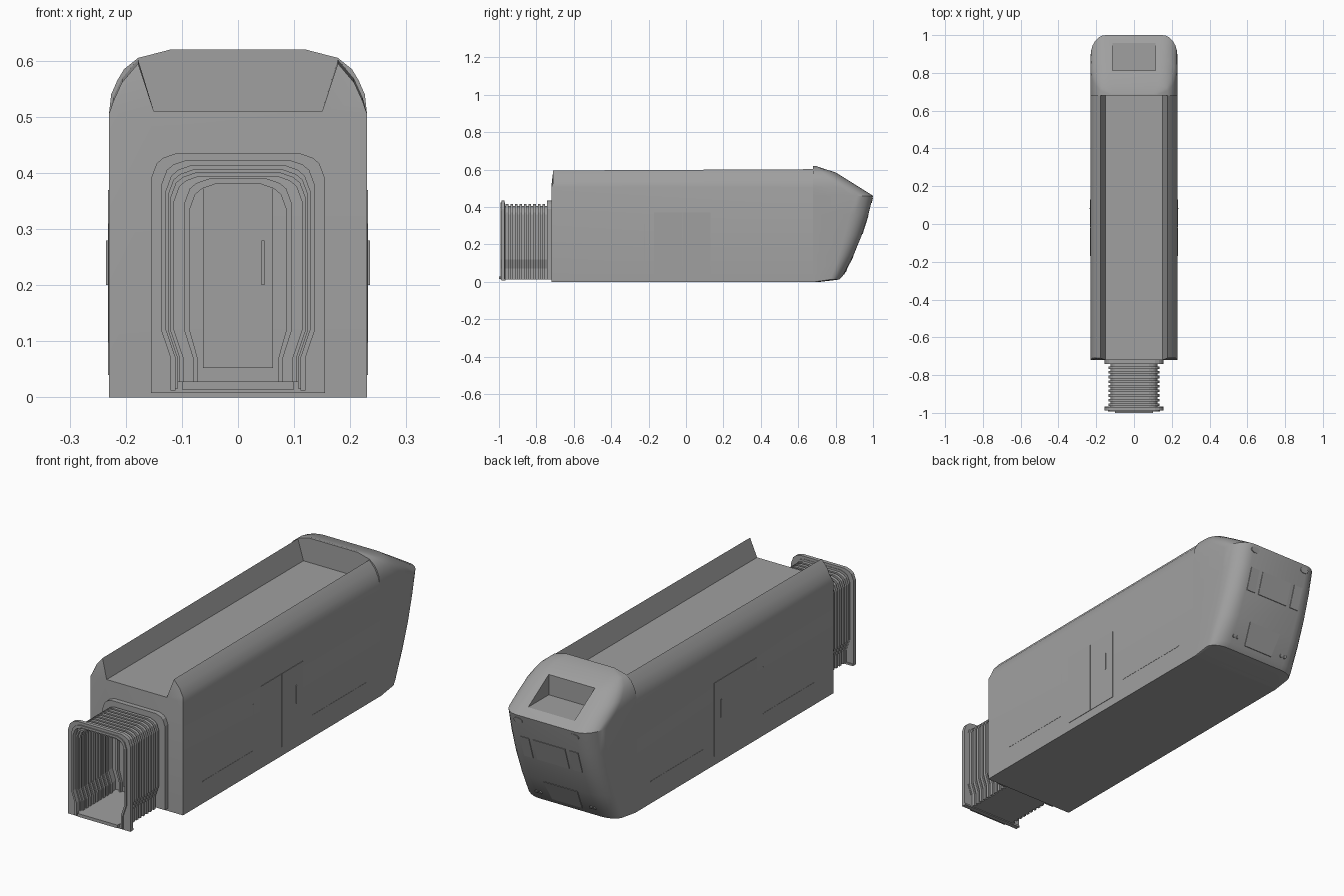
import bpy, bmesh, math
from mathutils import Vector

cube = bpy.data.objects.get("Cube")
if cube:
    bpy.data.objects.remove(cube, do_unlink=True)

GREY = bpy.data.materials.new("plain_grey")
GREY.use_nodes = True
GREY.diffuse_color = (0.35, 0.35, 0.35, 1)
GREY.node_tree.nodes["Principled BSDF"].inputs["Base Color"].default_value = (0.35, 0.35, 0.35, 1)


def make(name, verts, faces, smooth=None):
    mesh = bpy.data.meshes.new(name)
    bm = bmesh.new()
    vs = [bm.verts.new(v) for v in verts]
    for f in faces:
        bm.faces.new([vs[i] for i in f])
    bmesh.ops.recalc_face_normals(bm, faces=bm.faces)
    bm.to_mesh(mesh)
    bm.free()
    mesh.materials.append(GREY)
    ob = bpy.data.objects.new(name, mesh)
    bpy.context.collection.objects.link(ob)
    if smooth:
        bpy.ops.object.select_all(action='DESELECT')
        ob.select_set(True)
        bpy.context.view_layer.objects.active = ob
        bpy.ops.object.shade_smooth_by_angle(angle=math.radians(smooth))
    return ob


def box(name, x0, x1, y0, y1, z0, z1):
    verts = [(x, y, z) for x in (x0, x1) for y in (y0, y1) for z in (z0, z1)]
    faces = [(0, 1, 3, 2), (4, 6, 7, 5), (0, 4, 5, 1), (2, 3, 7, 6), (0, 2, 6, 4), (1, 5, 7, 3)]
    return make(name, verts, faces)


def mirror_points(half):
    return half + [(-x, z) for x, z in reversed(half)]


# Carriage shell with an open roof trough
shell = mirror_points([(.23, 0), (.23, .505), (.222, .535), (.207, .568), (.178, .602), (.15, .51)])
n = len(shell)
verts = []
for y, lift in ((-.72, -.007), (.68, 0)):
    for x, z in shell:
        high = z > .52
        verts.append((x, y + (.01 if high and y < 0 else 0), z + (lift if high else 0)))
faces = [(i, (i + 1) % n, n + (i + 1) % n, n + i) for i in range(n)]
# split the end wall so that the sloped rail tips stay clean
faces += [(0, 1, 5, 6, n - 2, n - 1), (1, 2, 3, 4, 5), (6, 7, 8, 9, 10)]
make("carriage_shell", verts, faces, 32)

# Cab: stacked plan outlines (height, half width, front y, corner x, corner y)
slices = [(0, .23, .72, .06, .03), (.012, .23, .82, .08, .05), (.03, .23, .838, .08, .06),
          (.14, .23, .895, .08, .08), (.25, .23, .94, .08, .09), (.36, .23, .975, .08, .1),
          (.46, .23, 1.0, .08, .11), (.505, .23, .928, .085, .1), (.54, .226, .872, .085, .09),
          (.565, .215, .832, .08, .08), (.585, .203, .80, .07, .07),
          (.605, .178, .735, .05, .03), (.62, .12, .69, .02, .005)]
STEPS = 6
rows = []
for z, w, fy, rx, ry in slices:
    half = [(w, .68)]
    for k in range(STEPS + 1):
        a = k / STEPS * math.pi / 2
        half.append((w - rx + rx * math.cos(a), fy - ry + ry * math.sin(a)))
    rows.append([(x, y, z) for x, y in mirror_points(half)])
m = len(rows[0])
verts = [p for r in rows for p in r]
faces = [(r * m + i, r * m + i + 1, (r + 1) * m + i + 1, (r + 1) * m + i)
         for r in range(len(rows) - 1) for i in range(m - 1)]
last = (len(rows) - 1) * m
faces += [tuple(range(m)), tuple(range(last, last + m))]
faces.append(tuple([r * m for r in range(len(rows))]
                   + [r * m + m - 1 for r in reversed(range(len(rows)))]))
cab = make("cab", verts, faces)

# Windscreen recess
cutter = box("windscreen_cutter", -.115, .115, .812, 1.1, .486, .7)
cutter.hide_render = True
mod = cab.modifiers.new("recess", 'BOOLEAN')
mod.operation, mod.solver, mod.object = 'DIFFERENCE', 'EXACT', cutter
bpy.ops.object.select_all(action='DESELECT')
cab.select_set(True)
bpy.context.view_layer.objects.active = cab
bpy.ops.object.modifier_apply(modifier="recess")
bpy.data.objects.remove(cutter, do_unlink=True)
bpy.ops.object.shade_smooth_by_angle(angle=math.radians(28))


def nose_y(z):
    for (z0, _, y0, _, _), (z1, _, y1, _, _) in zip(slices, slices[1:]):
        if z0 <= z <= z1:
            return y0 + (y1 - y0) * (z - z0) / (z1 - z0)


def nose_plate(name, outline, lift=.003):
    """Thin plate lying on the sloped nose, outline in x and z."""
    k = len(outline)
    verts = [(x, nose_y(z) + d, z) for d in (-.004, lift) for x, z in outline]
    faces = [tuple(range(k)), tuple(range(k, 2 * k))]
    faces += [(i, (i + 1) % k, k + (i + 1) % k, k + i) for i in range(k)]
    make(name, verts, faces)


def oval(cx, cz, rx, rz):
    return [(cx + rx * math.cos(t * math.pi / 6), cz + rz * math.sin(t * math.pi / 6)) for t in range(12)]


# Nose panels and lamps
nose_plate("nose_upper_panel", [(-.08, .255), (.08, .255), (.08, .355), (-.08, .355)])
nose_plate("nose_lower_panel", [(-.075, .04), (.075, .04), (.085, .135), (-.085, .135)])
for side, s in (("left", 1), ("right", -1)):
    nose_plate(side + "_nose_panel", [(s * .1, .255), (s * .145, .255), (s * .145, .355), (s * .1, .355)])
    nose_plate(side + "_headlight", oval(s * .14, .435, .022, .013))
    for i, x in enumerate((.125, .145)):
        nose_plate(f"{side}_marker_lamp_{i}", oval(s * x, .06, .007, .007), .006)


# Side doors, handles and panel seams
def side_plate(name, s, y0, y1, z0, z1, depth=.002):
    box(name, s * .228, s * (.23 + depth), y0, y1, z0, z1)


for side, s in (("left", 1), ("right", -1)):
    side_plate(side + "_front_leaf", s, -.17, -.022, .04, .37)
    side_plate(side + "_rear_leaf", s, -.018, .13, .04, .37)
    side_plate(side + "_door_handle", s, .08, .086, .2, .28, .005)
    side_plate(side + "_front_seam", s, -.58, -.22, .098, .101, .001)
    side_plate(side + "_front_upright_seam", s, -.222, -.219, .1, .31, .001)
    side_plate(side + "_rear_seam", s, .2, .58, .098, .101, .001)


# Gangway arches: section narrows towards the foot
def arch(w, top, foot=None, bottom=.012):
    foot = w if foot is None else foot
    return mirror_points([(foot, bottom), (foot, .07), (w, .12), (w, top - .045),
                          (w - .01, top - .018), (w - .022, top - .008), (w - .045, top)])


def frame(name, outer, inner, y0, y1):
    k = len(outer)
    verts = [(x, y, z) for y in (y0, y1) for ring in (outer, inner) for x, z in ring]
    faces = []
    for i in range(k - 1):
        for a, b in ((0, k), (k, 3 * k), (3 * k, 2 * k), (2 * k, 0)):
            faces.append((a + i, a + i + 1, b + i + 1, b + i))
    faces += [(e, k + e, 3 * k + e, 2 * k + e) for e in (0, k - 1)]
    make(name, verts, faces)


frame("mounting_flange", arch(.155, .435), arch(.122, .408, .105), -.742, -.715)
frame("end_flange", arch(.155, .435), arch(.134, .42, .117), -.987, -.97)
frame("end_flange_lip", arch(.137, .423, .12), arch(.128, .413, .111), -.992, -.968)
frame("bellows_sleeve", arch(.125, .406, .108), arch(.12, .4, .103), -.975, -.73)
RIBS = 9
for i in range(RIBS):
    y = -.957 + i * .0245
    frame(f"bellows_rib_{i}", arch(.134, .416, .117), arch(.114, .394, .097), y - .007, y + .007)

# Gangway floor and sills
box("gangway_floor", -.108, .108, -.985, -.715, .012, .028)
box("end_sill", -.155, .155, -.987, -.965, .008, .016)
box("threshold_lip", -.1, .1, -1.0, -.98, .014, .028)

# End door with frame, window line and handle
frame("end_door_frame", arch(.096, .39, .08), arch(.086, .38, .072), -.733, -.715)
box("end_door", -.062, .062, -.726, -.715, .052, .38)
box("end_door_handle", .042, .047, -.74, -.734, .2, .28)
for i, z in enumerate((.2, .275)):
    box(f"end_door_handle_post_{i}", .042, .047, -.736, -.724, z, z + .005)
